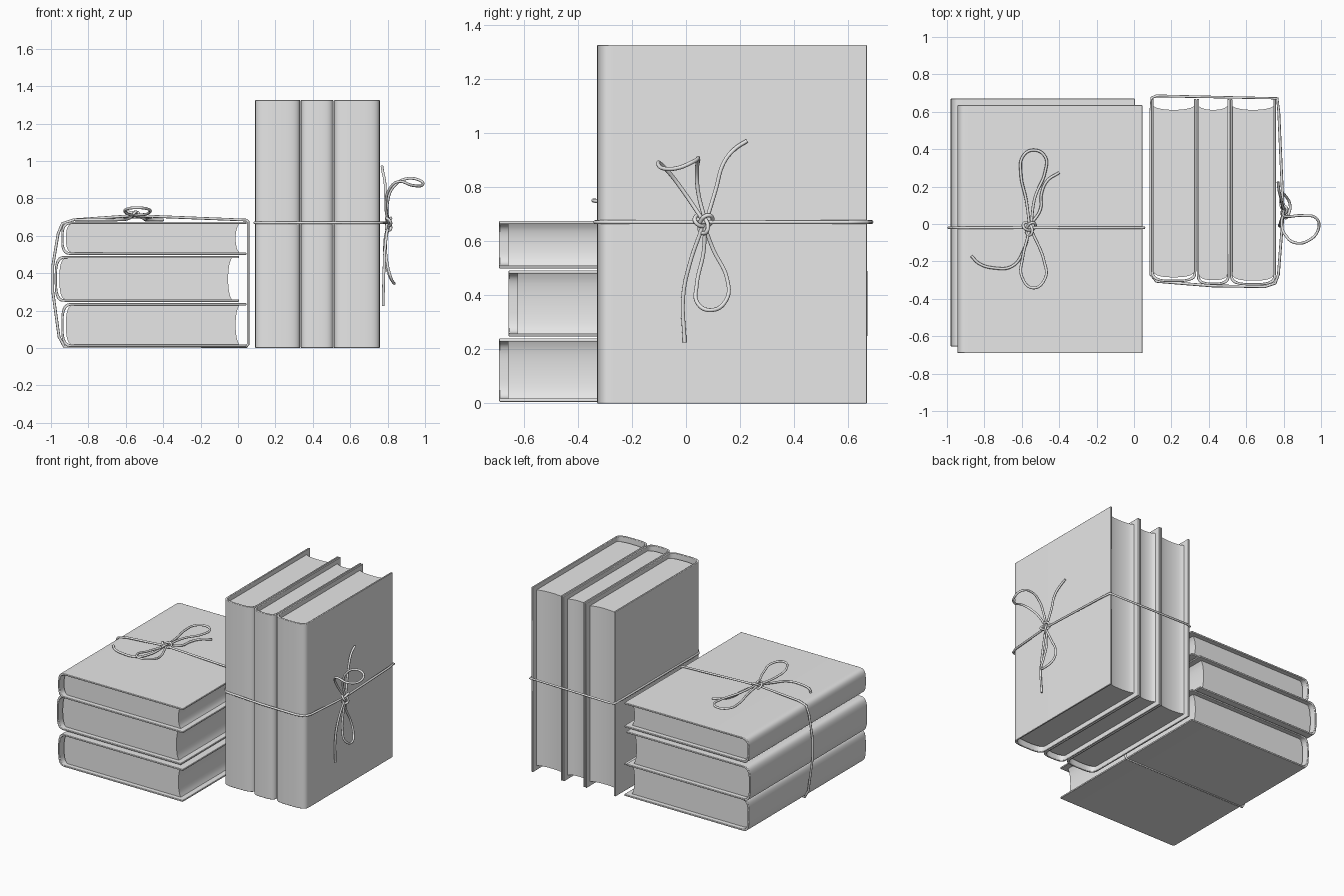
import bpy, bmesh, math
from mathutils import Vector

if "Cube" in bpy.data.objects:
    bpy.data.objects.remove(bpy.data.objects["Cube"])

grey = bpy.data.materials.new("plain grey")
grey.use_nodes = True
COLOUR = (0.8, 0.8, 0.8, 1)
grey.diffuse_color = COLOUR
grey.node_tree.nodes["Principled BSDF"].inputs["Base Color"].default_value = COLOUR

BOARD = 0.012   # cover thickness
INSET = 0.033   # how far the pages sit back from the cover ends
CORD = 0.0075   # cord radius


def flat(u, t, l):
    """Book lying down: spine to -x."""
    return Vector((u, l, t))


def upright(u, t, l):
    """Book standing: spine to the front."""
    return Vector((t, u, l))


def finish(name, bm, bevel=0):
    bmesh.ops.recalc_face_normals(bm, faces=bm.faces)
    mesh = bpy.data.meshes.new(name)
    bm.to_mesh(mesh)
    bm.free()
    mesh.materials.append(grey)
    ob = bpy.data.objects.new(name, mesh)
    bpy.context.collection.objects.link(ob)
    bpy.ops.object.select_all(action='DESELECT')
    ob.select_set(True)
    bpy.context.view_layer.objects.active = ob
    bpy.ops.object.shade_smooth_by_angle(angle=math.radians(35))
    if bevel:
        mod = ob.modifiers.new("soft edges", 'BEVEL')
        mod.width, mod.segments, mod.limit_method = bevel, 2, 'ANGLE'
        mod.angle_limit = math.radians(50)
    return ob


def spine_arc(u0, t0, t1, depth, power, steps=24):
    """Rounded spine from the low board round to the high board."""
    arc = []
    for i in range(steps + 1):
        a = math.pi * (i / steps - 0.5)
        c, s = max(math.cos(a), 0), math.sin(a)
        u = u0 + depth * (1 - c ** power)
        t = (t0 + t1) / 2 + (t1 - t0) / 2 * math.copysign(abs(s) ** power, s)
        arc.append((u, t))
    return arc


def book(name, place, u, t, l):
    (u0, u1), (t0, t1), (l0, l1) = u, t, l
    # Cover: one bent sheet with an outer and an inner skin
    skins = []
    for off in (0, BOARD):
        a, b = t0 + off, t1 - off
        skins.append([(u1, a)] + spine_arc(u0 + off, a, b, 0.06, 0.6) + [(u1, b)])
    bm = bmesh.new()
    rows = [[[bm.verts.new(place(p, q, end)) for p, q in skin] for end in (l0, l1)]
            for skin in skins]
    (o0, o1), (i0, i1) = rows
    n = len(o0)
    for k in range(n - 1):
        for a, b in ((o0, o1), (i0, i1), (o0, i0), (o1, i1)):
            bm.faces.new((a[k], a[k + 1], b[k + 1], b[k]))
    for k in (0, n - 1):
        bm.faces.new((o0[k], o1[k], i1[k], i0[k]))
    finish(name + "_cover", bm, 0.003)

    # Pages: rounded at the spine, hollow at the fore edge
    a, b = t0 + BOARD, t1 - BOARD
    outline = spine_arc(u0 + 0.025, a, b, 0.035, 0.8)
    for i in range(13):
        s = 1 - i / 6
        outline.append((u1 - 0.03 - 0.028 * math.sqrt(1 - 0.9 * s * s),
                        (a + b) / 2 + (b - a) / 2 * s))
    bm = bmesh.new()
    low, high = [[bm.verts.new(place(p, q, end)) for p, q in outline]
                 for end in (l0 + INSET, l1 - INSET)]
    bm.faces.new(low)
    bm.faces.new(high)
    for k in range(len(low)):
        j = (k + 1) % len(low)
        bm.faces.new((low[k], low[j], high[j], high[k]))
    finish(name + "_pages", bm)


def cord(name, points, closed=False, handle='AUTO', radius=CORD):
    curve = bpy.data.curves.new(name, 'CURVE')
    curve.dimensions = '3D'
    curve.bevel_depth, curve.bevel_resolution, curve.resolution_u = radius, 2, 8
    curve.use_fill_caps = True
    spline = curve.splines.new('BEZIER')
    spline.bezier_points.add(len(points) - 1)
    for bp, p in zip(spline.bezier_points, points):
        bp.co = p
        bp.handle_left_type = bp.handle_right_type = handle
    spline.use_cyclic_u = closed
    curve.materials.append(grey)
    ob = bpy.data.objects.new(name, curve)
    bpy.context.collection.objects.link(ob)
    bpy.ops.object.select_all(action='DESELECT')
    ob.select_set(True)
    bpy.context.view_layer.objects.active = ob
    bpy.ops.object.convert(target='MESH')


def knot(name, centre, axes):
    """Small trefoil tangle; axes are the two in-plane directions and outward."""
    pts = []
    for i in range(18):
        a = math.tau * i / 18
        x = math.sin(a) + 2 * math.sin(2 * a)
        y = math.cos(a) - 2 * math.cos(2 * a)
        z = -math.sin(3 * a)
        pts.append(Vector(centre) + 0.012 * (x * axes[0] + 1.1 * y * axes[1]) + 0.013 * z * axes[2])
    cord(name, pts, closed=True)


X, Y, Z = Vector((1, 0, 0)), Vector((0, 1, 0)), Vector((0, 0, 1))

# Stack of lying books
book("bottom_book", flat, (-0.945, 0.045), (0.006, 0.24), (-0.69, 0.635))
book("middle_book", flat, (-0.98, 0.005), (0.247, 0.492), (-0.655, 0.67))
book("top_book", flat, (-0.945, 0.045), (0.498, 0.675), (-0.69, 0.635))

# Row of standing books
book("standing_book_1", upright, (-0.31, 0.668), (0.092, 0.333), (0, 1.325))
book("standing_book_2", upright, (-0.325, 0.668), (0.336, 0.511), (0, 1.325))
book("standing_book_3", upright, (-0.328, 0.668), (0.514, 0.758), (0, 1.325))

# Cord round the lying stack
ring = [(-0.56, 0.708), (-0.88, 0.685), (-0.94, 0.665), (-0.962, 0.61), (-0.99, 0.44),
        (-0.99, 0.3), (-0.957, 0.06), (-0.93, 0.008), (0.045, 0.008), (0.054, 0.02),
        (0.054, 0.675), (0.045, 0.684)]
cord("stack_cord", [(x, -0.02, z) for x, z in ring], True, 'VECTOR')

# Cord round the standing row
ring = [(0.798, 0.065), (0.774, 0.6), (0.766, 0.672), (0.12, 0.685), (0.095, 0.675),
        (0.09, 0.6), (0.09, -0.27), (0.12, -0.307), (0.22, -0.315), (0.42, -0.331),
        (0.7, -0.335), (0.755, -0.317), (0.772, -0.27)]
cord("row_cord", [(x, y, 0.67) for x, y in ring], True, 'VECTOR')

# Bow on the lying stack
cord("stack_back_loop", [
    (-0.56, 0, 0.71), (-0.575, 0.12, 0.705), (-0.605, 0.27, 0.7), (-0.595, 0.36, 0.7),
    (-0.54, 0.395, 0.7), (-0.475, 0.36, 0.7), (-0.475, 0.28, 0.7), (-0.53, 0.14, 0.71),
    (-0.55, 0, 0.715)])
cord("stack_front_loop", [
    (-0.56, -0.04, 0.71), (-0.595, -0.18, 0.72), (-0.6, -0.28, 0.74), (-0.54, -0.342, 0.75),
    (-0.475, -0.29, 0.74), (-0.48, -0.2, 0.72), (-0.545, -0.04, 0.71)])
cord("stack_back_tail", [
    (-0.55, 0, 0.71), (-0.5, 0.08, 0.69), (-0.495, 0.16, 0.685), (-0.465, 0.23, 0.685),
    (-0.4, 0.275, 0.685)])
cord("stack_front_tail", [
    (-0.56, -0.03, 0.71), (-0.59, -0.14, 0.69), (-0.65, -0.225, 0.685), (-0.75, -0.235, 0.685),
    (-0.83, -0.21, 0.685), (-0.87, -0.17, 0.685)])
knot("stack_knot", (-0.56, -0.02, 0.715), (X, Y, Z))

# Bow on the standing row
cord("row_upper_loop", [
    (0.8, 0.06, 0.68), (0.79, 0, 0.77), (0.81, -0.06, 0.85), (0.86, -0.1, 0.89),
    (0.93, -0.09, 0.87), (0.985, -0.03, 0.87), (0.975, 0.03, 0.895), (0.9, 0.045, 0.905),
    (0.83, 0.04, 0.86), (0.8, 0.045, 0.78), (0.8, 0.07, 0.68)])
cord("row_lower_loop", [
    (0.8, 0.07, 0.65), (0.785, 0.1, 0.57), (0.79, 0.152, 0.46), (0.81, 0.15, 0.385),
    (0.835, 0.095, 0.345), (0.82, 0.043, 0.37), (0.8, 0.04, 0.44), (0.79, 0.065, 0.56),
    (0.805, 0.07, 0.66)])
cord("row_upper_tail", [
    (0.8, 0.08, 0.69), (0.79, 0.11, 0.79), (0.785, 0.14, 0.89), (0.775, 0.18, 0.94),
    (0.77, 0.225, 0.97)])
cord("row_lower_tail", [
    (0.8, 0.06, 0.65), (0.785, 0.015, 0.52), (0.78, -0.01, 0.4), (0.776, -0.005, 0.225)])
knot("row_knot", (0.805, 0.065, 0.668), (Y, Z, X))
